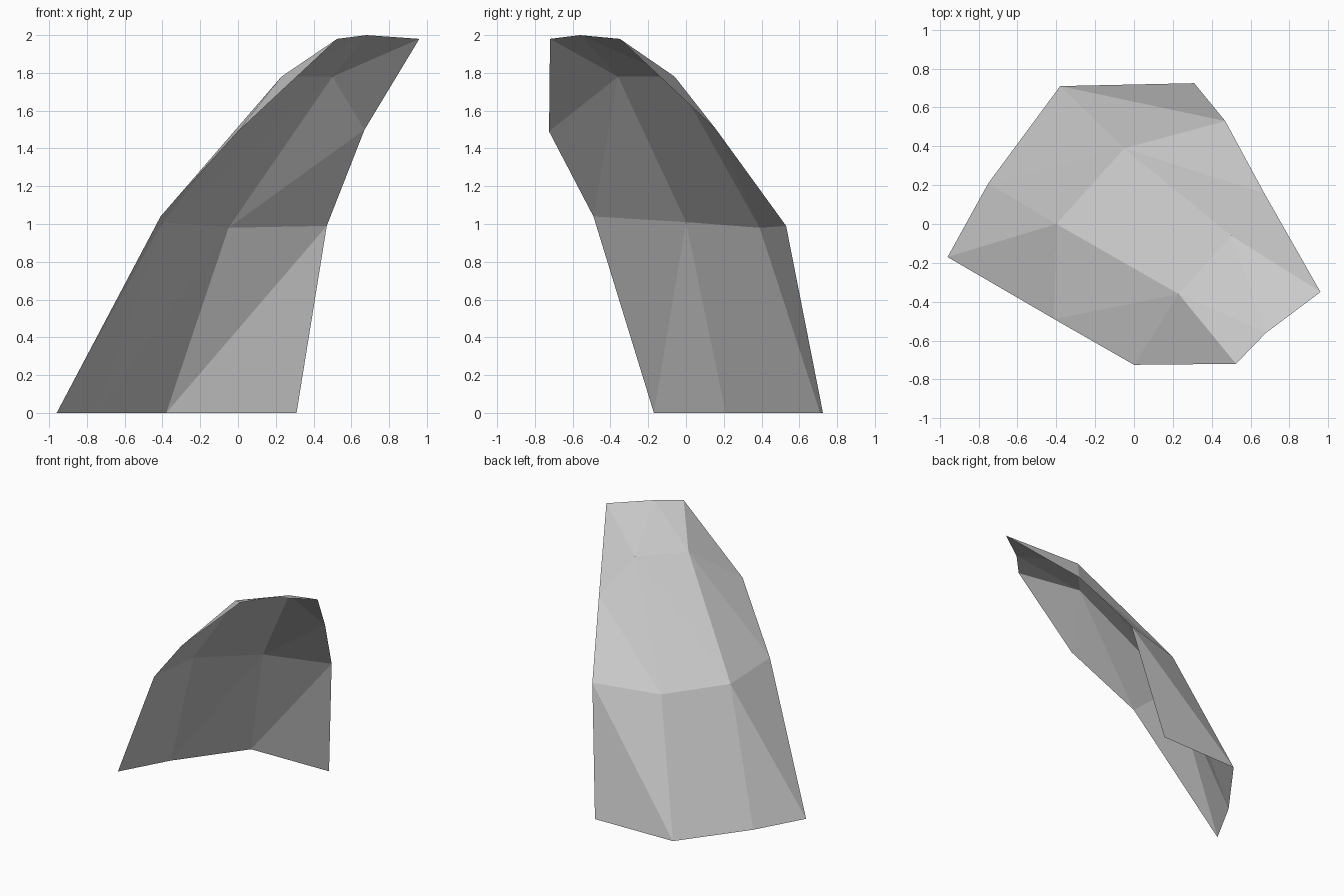
import bpy
import bmesh

cube = bpy.data.objects.get("Cube")
if cube:
    bpy.data.objects.remove(cube, do_unlink=True)

# One plain material for the whole shell
grey = bpy.data.materials.new("light_grey")
grey.use_nodes = True
colour = (0.6, 0.6, 0.6, 1)
grey.diffuse_color = colour
grey.node_tree.nodes["Principled BSDF"].inputs["Base Color"].default_value = colour

# Cross-sections of the leaning shell, from the ground to the tip
base = [(-.96, -.17, 0), (-.75, .21, 0), (-.38, .71, 0), (.31, .725, 0)]
middle = [(-.41, -.49, 1.04), (-.4, 0, 1.01), (-.05, .39, .98), (.47, .53, .99)]
shoulder = [(0, -.725, 1.49), (.23, -.36, 1.78), (.5, -.06, 1.78), (.67, .16, 1.5)]
tip = [(.525, -.72, 1.98), (.68, -.56, 2), (.96, -.35, 1.98)]

bm = bmesh.new()
rings = [[bm.verts.new(p) for p in ring] for ring in (base, middle, shoulder, tip)]
rings[-1].insert(0, rings[-1][0])  # the first strip narrows to a point

# Bridge neighbouring sections with triangles, all split the same way
for low, high in zip(rings, rings[1:]):
    for i in range(len(low) - 1):
        bm.faces.new((low[i], high[i + 1], low[i + 1]))
        if high[i] is not high[i + 1]:
            bm.faces.new((low[i], high[i], high[i + 1]))

mesh = bpy.data.meshes.new("curved_shell")
bm.to_mesh(mesh)
bm.free()
mesh.materials.append(grey)
shell = bpy.data.objects.new("curved_shell", mesh)
bpy.context.collection.objects.link(shell)
